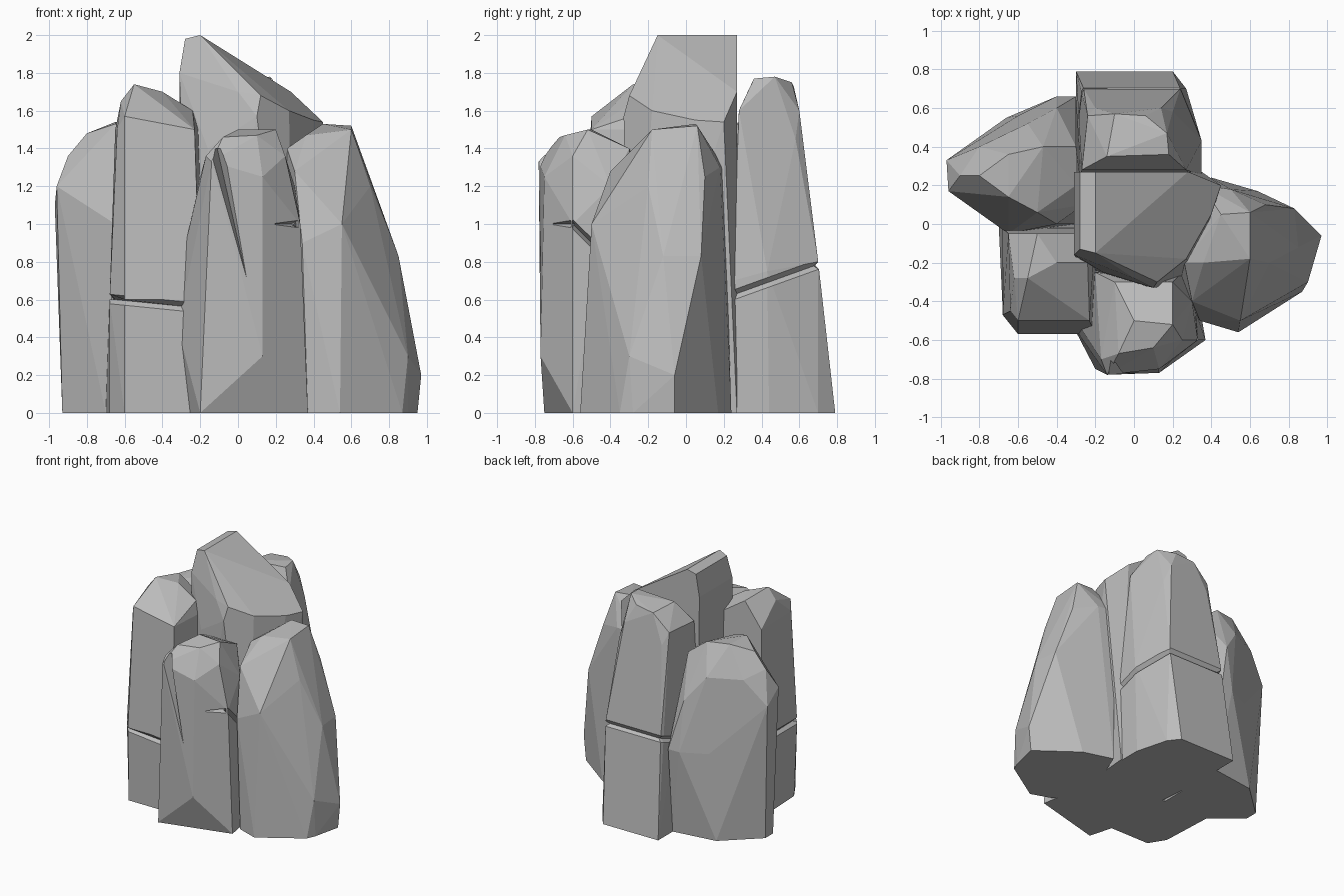
import bpy
import bmesh
from mathutils import Vector

default_cube = bpy.data.objects.get("Cube")
if default_cube:
    bpy.data.objects.remove(default_cube)

# One plain stone colour
stone = bpy.data.materials.new("grey_stone")
stone.use_nodes = True
grey = (.5, .5, .5, 1)
stone.diffuse_color = grey
shader = stone.node_tree.nodes["Principled BSDF"]
shader.inputs["Base Color"].default_value = grey
shader.inputs["Roughness"].default_value = .9


def groove(bm, point, normal):
    """Cut a V-shaped seam right around a rock."""
    half_width, inset = .025, .035
    point, normal = Vector(point), Vector(normal).normalized()
    for shift in (-half_width, half_width, 0):
        geometry = bm.verts[:] + bm.edges[:] + bm.faces[:]
        result = bmesh.ops.bisect_plane(bm, geom=geometry, dist=.0001,
                                        plane_co=point + normal * shift,
                                        plane_no=normal)
    # The last cut is the middle of the seam, so pull it inwards
    middle = [e for e in result["geom_cut"] if isinstance(e, bmesh.types.BMVert)]
    centre = sum((vert.co for vert in middle), Vector()) / len(middle)
    for vert in middle:
        vert.co += (centre - vert.co).normalized() * inset


def rock(name, footprint, corners, seam=None):
    """Wrap a faceted boulder around a footprint on the ground and raised corners."""
    bm = bmesh.new()
    for x, y in footprint:
        bm.verts.new((x, y, 0))
    for corner in corners:
        bm.verts.new(corner)
    hull = bmesh.ops.convex_hull(bm, input=bm.verts[:])
    loose = {item for item in hull["geom_interior"] + hull["geom_unused"]
             if isinstance(item, bmesh.types.BMVert)}
    bmesh.ops.delete(bm, geom=list(loose), context="VERTS")
    bmesh.ops.dissolve_limit(bm, angle_limit=.06, verts=bm.verts[:], edges=bm.edges[:])
    if seam:
        groove(bm, *seam)
    bmesh.ops.recalc_face_normals(bm, faces=bm.faces[:])
    mesh = bpy.data.meshes.new(name)
    bm.to_mesh(mesh)
    bm.free()
    mesh.materials.append(stone)
    obj = bpy.data.objects.new(name, mesh)
    bpy.context.scene.collection.objects.link(obj)
    return obj


def chip(target, name, start, end, outward, spread):
    """Carve a wedge whose sharp inner edge runs from start to end."""
    inner = [Vector(start), Vector(end)]
    outward, spread = Vector(outward), Vector(spread)
    outer = [point + outward + side for point in inner for side in (spread, -spread)]
    cutter = rock(name, [], inner + outer)
    cutter.hide_render = True
    modifier = target.modifiers.new(name, "BOOLEAN")
    modifier.operation = "DIFFERENCE"
    modifier.solver = "EXACT"
    modifier.object = cutter
    bpy.context.view_layer.objects.active = target
    bpy.ops.object.modifier_apply(modifier=name)
    bpy.data.objects.remove(cutter)


# Tall central rock with a slanted crown; its back is one upright face
back = .27
rock("central_rock",
     footprint=[(-.25, -.25), (.3, -.3), (.35, back), (-.3, back)],
     corners=[
         (-.28, -.13, 1.98), (-.28, back, 1.98), (-.2, -.15, 2), (-.2, back, 2),
         (-.31, -.16, 1.8), (-.31, back, 1.8), (0, -.28, 1.7), (.12, -.3, 1.68),
         (.28, back, 1.7), (.45, .2, 1.54), (.27, -.18, 1.6), (.4, .05, 1.55),
         (.1, -.33, 1.57), (-.16, -.25, 1.4), (.3, 0, 1.4), (.3, back, 1.4),
     ])

# Short wide rock on the back corner
rock("side_rock",
     footprint=[(-.93, .3), (-.93, .2), (-.7, 0), (-.3, 0), (-.3, .6), (-.66, .55)],
     corners=[
         (-.96, .17, 1.2), (-.97, .33, 1.1), (-.65, -.05, 1), (-.4, 0, 1.3),
         (-.6, .56, .7), (-.4, .66, .7), (-.3, .66, .7), (-.26, .1, 1.3),
         (-.4, .6, 1.1), (-.55, .52, 1.3), (-.8, .4, 1.3), (-.9, .25, 1.36),
         (-.8, .25, 1.48), (-.65, .36, 1.54), (-.47, .4, 1.53), (-.65, .14, 1.53),
         (-.5, .06, 1.47), (-.3, .2, 1.4), (-.3, .4, 1.4),
     ])

# Front corner rock, split by a nearly level seam
rock("corner_rock",
     footprint=[(-.7, 0), (-.68, -.43), (-.6, -.56), (-.2, -.56), (-.2, 0)],
     corners=[
         (-.68, -.47, .6), (-.6, -.57, .6), (-.2, -.57, .6),
         (-.64, -.45, 1.5), (-.6, -.5, 1.57), (-.23, -.5, 1.5),
         (-.65, -.05, 1.5), (-.62, -.28, 1.65), (-.55, -.28, 1.74), (-.4, -.2, 1.7),
         (-.5, -.05, 1.7), (-.24, -.2, 1.6), (-.2, -.05, 1.5),
     ],
     seam=((-.45, -.3, .58), (.1, 0, 1)))

# Back rock, split by a sloping seam
rock("back_rock",
     footprint=[(-.3, .79), (.2, .79), (.27, .7), (.34, .44), (.34, .2), (-.3, .2)],
     corners=[
         (.35, .43, .75), (.35, .25, .7), (.24, .7, .8), (-.26, .7, .8),
         (-.27, .28, 1.6), (-.24, .56, 1.6), (-.2, .6, 1.5), (.14, .6, 1.6),
         (.2, .58, 1.45), (.27, .28, 1.6), (-.1, .57, 1.73), (.06, .56, 1.75),
         (.17, .47, 1.78), (.18, .36, 1.77), (-.14, .35, 1.75),
     ],
     seam=((0, .46, .7), (0, -.36, 1)))

# Large leaning rock
rock("leaning_rock",
     footprint=[(.95, -.06), (.9, -.28), (.87, -.35), (.54, -.56),
                (.37, -.5), (.2, -.25), (.4, .24), (.64, .17)],
     corners=[
         (.97, -.06, .2), (.9, -.3, .3), (.83, .08, .83), (.85, -.12, .83),
         (.55, -.5, 1), (.34, -.5, .9), (.7, -.2, 1.2), (.68, .1, 1.25),
         (.6, -.18, 1.5), (.6, .06, 1.52), (.45, .05, 1.53), (.36, -.2, 1.47),
         (.26, -.2, 1.4), (.3, -.4, 1.28), (.5, .18, 1.3), (.35, .2, 1.3),
     ])

# Front rock, chipped by a narrow crack and a notch that turns round its side
front_rock = rock(
    "front_rock",
    footprint=[(-.27, -.5), (-.2, -.75), (.37, -.6), (.3, -.2), (-.25, -.2)],
    corners=[
        (-.32, -.52, .45), (-.3, -.5, .8), (.13, -.77, .3), (.13, -.75, 1.25),
        (-.14, -.78, 1.33), (-.17, -.7, 1.36), (.33, -.6, 1), (.25, -.6, 1.36),
        (-.08, -.67, 1.46), (.1, -.64, 1.47), (0, -.5, 1.5), (.2, -.52, 1.5),
        (.2, -.3, 1.4), (-.1, -.3, 1.4), (.3, -.4, 1.2), (-.2, -.25, 1.25),
    ])
chip(front_rock, "crack_cutter", start=(-.11, -.68, 1.4), end=(.06, -.78, .65),
     outward=(0, -.3, 0), spread=(.12, 0, 0))
chip(front_rock, "front_notch_cutter", start=(.19, -.7, 1), end=(.28, -.58, 1),
     outward=(.2, -.15, 0), spread=(0, 0, .1))
chip(front_rock, "side_notch_cutter", start=(.28, -.6, 1), end=(.26, -.4, .8),
     outward=(.2, 0, 0), spread=(0, 0, .1))
